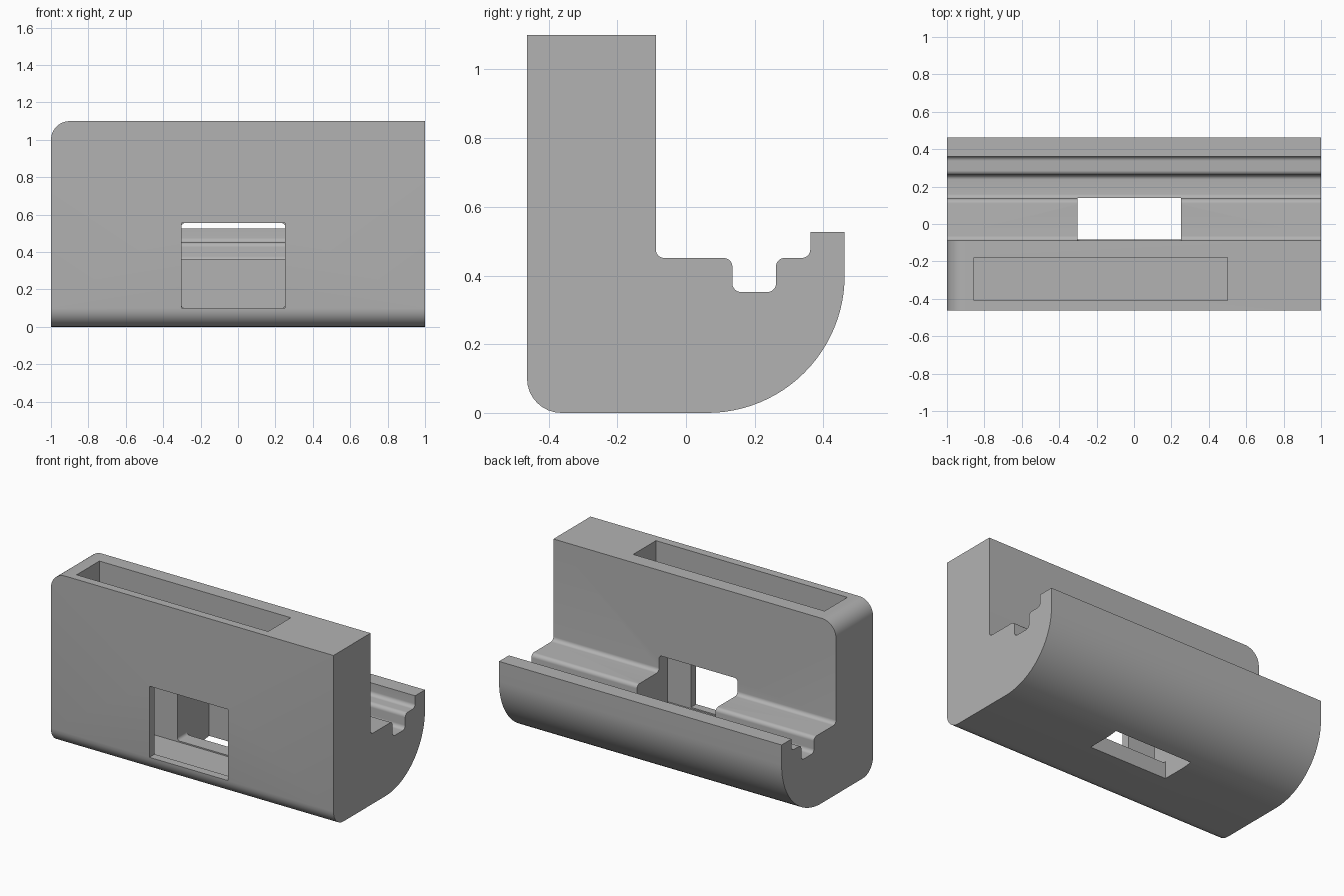
import bpy
import bmesh
import math
from mathutils import Vector

default = bpy.data.objects.get("Cube")
if default:
    bpy.data.objects.remove(default, do_unlink=True)

gray = bpy.data.materials.new("plain gray")
gray.use_nodes = True
gray.diffuse_color = (0.45, 0.45, 0.45, 1)
gray.node_tree.nodes["Principled BSDF"].inputs["Base Color"].default_value = gray.diffuse_color


def filleted(corners, steps=8):
    """Outline from (u, v, radius) corners, each rounded to its radius."""
    outline = []
    for i, (u, v, radius) in enumerate(corners):
        here = Vector((u, v))
        if not radius:
            outline.append(here)
            continue
        a = (Vector(corners[i - 1][:2]) - here).normalized()
        b = (Vector(corners[(i + 1) % len(corners)][:2]) - here).normalized()
        # All rounded corners are square, so the arc centre lies along a + b
        centre = here + (a + b) * radius
        count = steps * 3 if radius > 0.2 else steps
        for k in range(count + 1):
            t = k / count * math.pi / 2
            outline.append(centre - b * radius * math.cos(t) - a * radius * math.sin(t))
    return outline


def prism(name, corners, start, end, axis, round_end=0):
    """Extrude an outline along x (outline in y, z) or y (outline in x, z)."""
    bm = bmesh.new()
    place = (lambda p: (start, p.x, p.y)) if axis == "x" else (lambda p: (p.x, start, p.y))
    face = bm.faces.new([bm.verts.new(place(p)) for p in filleted(corners)])
    result = bmesh.ops.extrude_face_region(bm, geom=[face])
    moved = [g for g in result["geom"] if isinstance(g, bmesh.types.BMVert)]
    shift = Vector((end - start, 0, 0)) if axis == "x" else Vector((0, end - start, 0))
    bmesh.ops.translate(bm, verts=moved, vec=shift)
    bmesh.ops.recalc_face_normals(bm, faces=bm.faces)
    if round_end:
        top = max(v.co.z for v in bm.verts)
        edges = [e for e in bm.edges
                 if all(abs(v.co.x - start) < 1e-4 and abs(v.co.z - top) < 1e-4 for v in e.verts)]
        bmesh.ops.bevel(bm, geom=edges, offset=round_end, segments=12,
                        profile=0.5, affect="EDGES")
    mesh = bpy.data.meshes.new(name)
    bm.to_mesh(mesh)
    bm.free()
    mesh.materials.append(gray)
    obj = bpy.data.objects.new(name, mesh)
    bpy.context.collection.objects.link(obj)
    return obj


def box(u0, u1, v0, v1, r=0):
    return [(u0, v0, r), (u1, v0, r), (u1, v1, r), (u0, v1, r)]


# Hook-shaped body: upright slab, grooved shelf, raised lip, curved underside
r = 0.025
body = prism("clip_body", [
    (-0.463, 0, 0.1), (0.462, 0, 0.4), (0.462, 0.527, 0), (0.362, 0.527, 0),
    (0.362, 0.451, r), (0.262, 0.451, r), (0.262, 0.352, r), (0.135, 0.352, r),
    (0.135, 0.451, r), (-0.088, 0.451, r), (-0.088, 1.1, 0), (-0.463, 1.1, 0),
], -1, 1, "x", round_end=0.1)

# Openings: top pocket, front window, its rounded rear half, slot through the shelf
left, right = -0.303, 0.252
cutters = [
    prism("pocket_cutter", box(-0.855, 0.5, 0.092, 1.3), -0.41, -0.18, "y"),
    prism("front_window_cutter", box(left, right, 0.1, 0.555), -0.6, -0.3, "y"),
    prism("rear_window_cutter", box(left, right, 0.1, 0.555, 0.02), -0.32, 0.1, "y"),
    prism("shelf_slot_cutter", box(-0.083, 0.14, -0.2, 0.5), left, right, "x"),
]

bpy.ops.object.select_all(action="DESELECT")
bpy.context.view_layer.objects.active = body
body.select_set(True)
for cutter in cutters:
    cutter.hide_render = True
    cut = body.modifiers.new(cutter.name, "BOOLEAN")
    cut.operation = "DIFFERENCE"
    cut.solver = "EXACT"
    cut.object = cutter
    bpy.ops.object.modifier_apply(modifier=cut.name)
    bpy.data.objects.remove(cutter, do_unlink=True)

bpy.ops.object.shade_smooth_by_angle(angle=math.radians(30))
